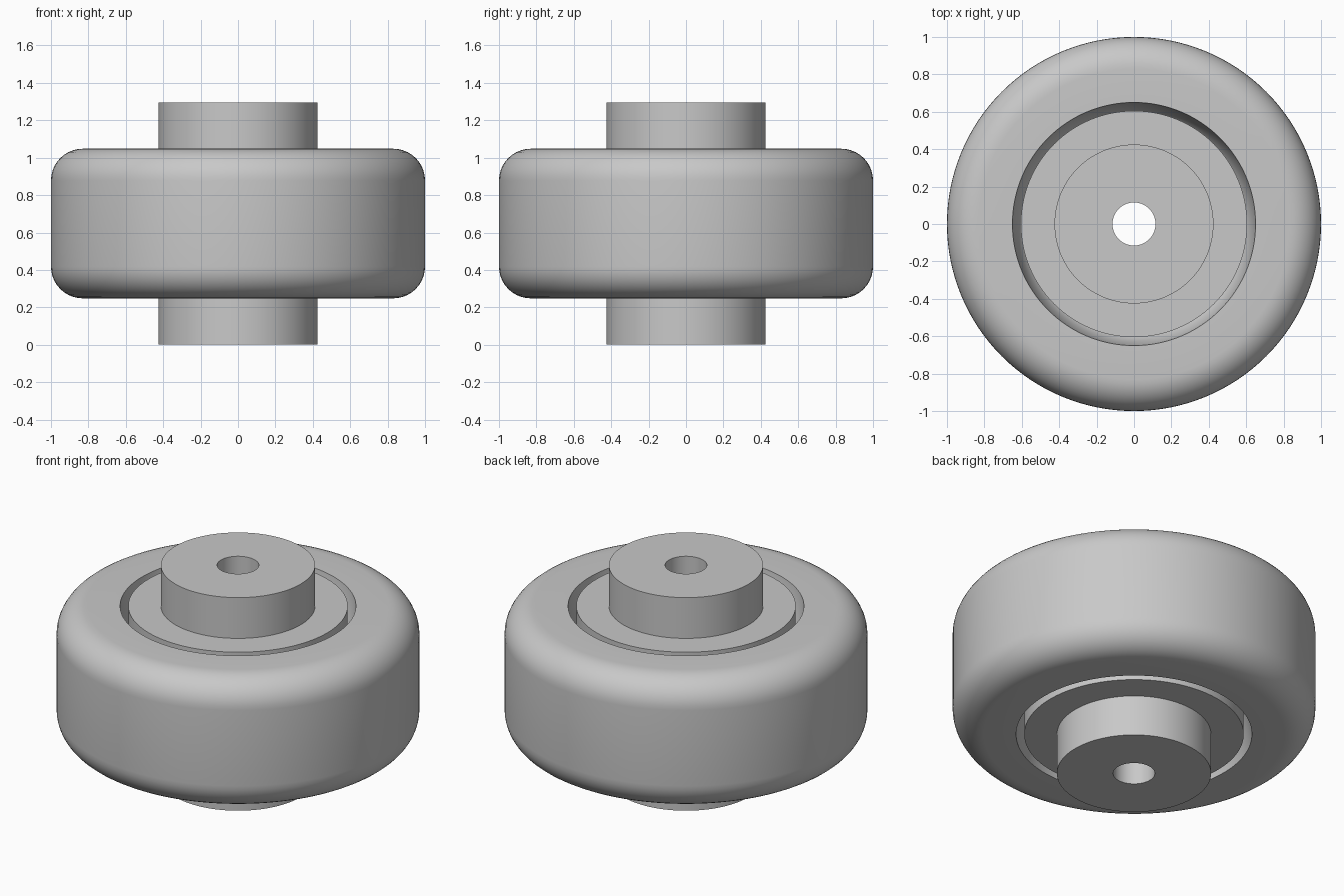
import bpy, bmesh
from math import radians, cos, sin, tau

cube = bpy.data.objects.get("Cube")
if cube:
    bpy.data.objects.remove(cube, do_unlink=True)

SEGMENTS = 128
MID = 0.648          # height of the wheel's middle plane
HALF = 0.4           # half the tyre width
ROUND = 0.17         # tyre shoulder radius

grey = bpy.data.materials.new("plain grey")
grey.use_nodes = True
colour = (0.58, 0.58, 0.58, 1)
grey.diffuse_color = colour
grey.node_tree.nodes["Principled BSDF"].inputs["Base Color"].default_value = colour


def lathe(name, upper_half):
    """Revolve a closed ring profile, mirrored about the middle plane."""
    lower_half = [(r, -z) for r, z in reversed(upper_half)]
    bm = bmesh.new()
    verts = [bm.verts.new((r, 0, z)) for r, z in upper_half + lower_half]
    edges = [bm.edges.new((v, verts[i - 1])) for i, v in enumerate(verts)]
    bmesh.ops.spin(bm, geom=verts + edges, cent=(0, 0, 0), axis=(0, 0, 1),
                   angle=tau, steps=SEGMENTS, use_merge=True)
    bmesh.ops.remove_doubles(bm, verts=bm.verts, dist=1e-5)
    bmesh.ops.recalc_face_normals(bm, faces=bm.faces)
    mesh = bpy.data.meshes.new(name)
    bm.to_mesh(mesh)
    bm.free()
    mesh.materials.append(grey)
    obj = bpy.data.objects.new(name, mesh)
    bpy.context.collection.objects.link(obj)
    obj.location.z = MID
    bpy.ops.object.select_all(action="DESELECT")
    obj.select_set(True)
    bpy.context.view_layer.objects.active = obj
    bpy.ops.object.shade_smooth_by_angle(angle=radians(30))
    return obj


# Tyre: rounded shoulders outside, tapered groove wall inside
shoulder = [(1 - ROUND + ROUND * cos(radians(a)), HALF - ROUND + ROUND * sin(radians(a)))
            for a in range(0, 91, 9)]
lathe("tyre", shoulder + [(0.65, HALF), (0.625, HALF - 0.2), (0.604, HALF - 0.23)])

# Bearing disc: flush with the tyre faces
lathe("bearing_disc", [(0.605, HALF), (0.42, HALF)])

# Hub sleeve with the axle bore through it
lathe("hub_sleeve", [(0.425, MID), (0.115, MID)])
